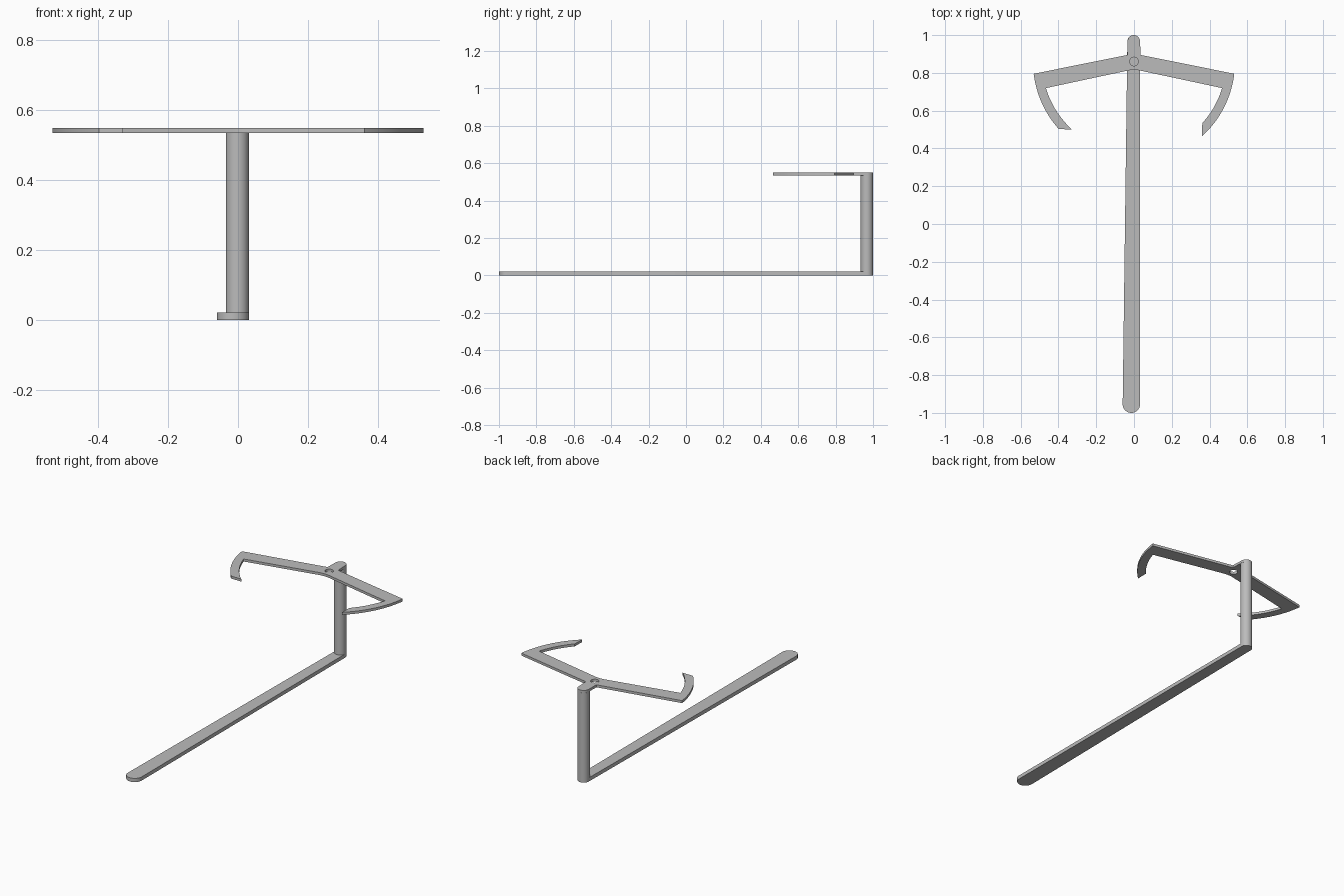
import bpy
from math import sin, cos, radians, atan2, pi

if "Cube" in bpy.data.objects:
    bpy.data.objects.remove(bpy.data.objects["Cube"], do_unlink=True)

grey = bpy.data.materials.new("matte grey")
grey.use_nodes = True
colour = (0.5, 0.5, 0.5, 1)
grey.diffuse_color = colour
grey.node_tree.nodes["Principled BSDF"].inputs["Base Color"].default_value = colour


def arc(cx, cy, r, a0, a1, n=24):
    """Points along an arc, angles in radians."""
    return [(cx + r * cos(a0 + (a1 - a0) * i / n),
             cy + r * sin(a0 + (a1 - a0) * i / n)) for i in range(n + 1)]


def slab(name, loops, z0, z1):
    """Extrude closed outlines (later ones are holes) between two heights."""
    curve = bpy.data.curves.new(name, 'CURVE')
    curve.dimensions = '2D'
    curve.fill_mode = 'BOTH'
    curve.extrude = (z1 - z0) / 2
    for pts in loops:
        spline = curve.splines.new('POLY')
        spline.points.add(len(pts) - 1)
        for p, (x, y) in zip(spline.points, pts):
            p.co = (x, y, 0, 1)
        spline.use_cyclic_u = True
    obj = bpy.data.objects.new(name, curve)
    obj.location.z = (z0 + z1) / 2
    bpy.context.collection.objects.link(obj)
    bpy.ops.object.select_all(action='DESELECT')
    obj.select_set(True)
    bpy.context.view_layer.objects.active = obj
    bpy.ops.object.convert(target='MESH')
    obj = bpy.context.object
    obj.name = name
    obj.data.materials.clear()
    obj.data.materials.append(grey)
    bpy.ops.object.shade_smooth_by_angle(angle=radians(30))
    return obj


POST_X, POST_Y, POST_R = -0.002, 0.967, 0.033
HUB_Y = 0.86

# Long tapering foot bar with rounded ends
slab("foot_bar", [arc(POST_X, POST_Y, POST_R, 0, pi)
                  + arc(-0.014, -0.954, 0.046, pi, 2 * pi)], 0, 0.022)

# Upright post
slab("post", [arc(POST_X, POST_Y, POST_R, 0, 2 * pi, 48)[:-1]], 0.022, 0.535)


def hook_arc(r, start, end):
    """Arc about the hub between the directions of two points."""
    a0, a1 = (atan2(y - HUB_Y, x) % (2 * pi) for x, y in (start, end))
    if a1 - a0 > pi:
        a1 -= 2 * pi
    elif a0 - a1 > pi:
        a1 += 2 * pi
    return arc(0, HUB_Y, r, a0, a1)


# Anchor-shaped plate: neck over the post, two arms, two unequal hooks, pivot hole
outer, inner = 0.535, 0.487
outline = arc(POST_X + 0.001, POST_Y, POST_R, 0, pi) + [(-0.035, 0.895)]
outline += hook_arc(outer, (-0.533, 0.795), (-0.40, 0.50))
outline += hook_arc(inner, (-0.33, 0.50), (-0.465, 0.72))
outline += [(-0.02, 0.815), (0.02, 0.815)]
outline += hook_arc(inner, (0.465, 0.72), (0.36, 0.535))
outline += hook_arc(outer, (0.36, 0.465), (0.533, 0.795))
outline += [(0.035, 0.895)]
hole = arc(0, HUB_Y, 0.023, 0, 2 * pi, 32)[:-1]
slab("anchor_plate", [outline, hole], 0.535, 0.55)
